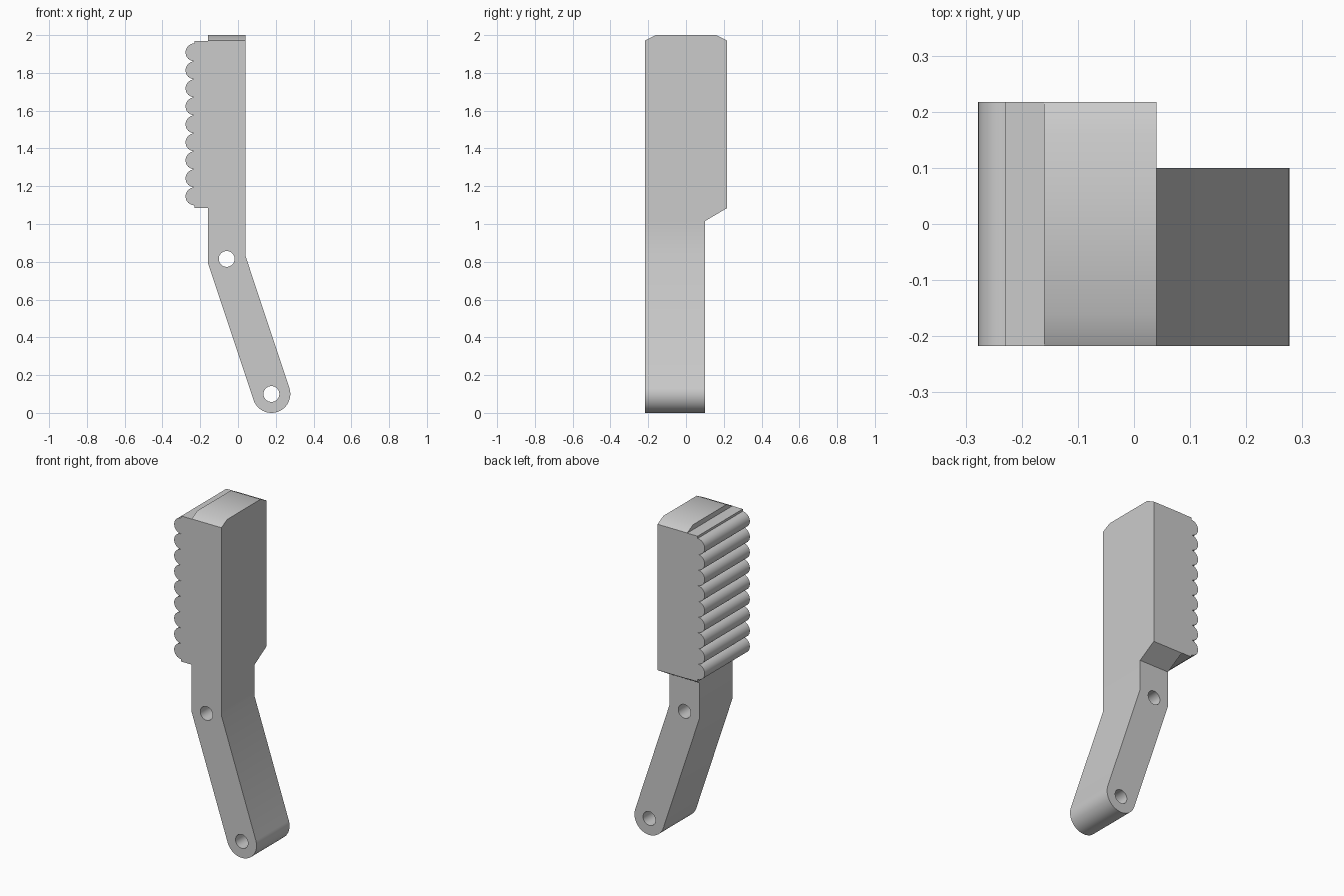
import bpy, bmesh
from math import sin, cos, pi, atan2
from mathutils import Vector

cube = bpy.data.objects.get("Cube")
if cube:
    bpy.data.objects.remove(cube, do_unlink=True)

grey = bpy.data.materials.new("plain grey")
grey.use_nodes = True
COLOUR = (0.6, 0.6, 0.6, 1)
grey.diffuse_color = COLOUR
grey.node_tree.nodes["Principled BSDF"].inputs["Base Color"].default_value = COLOUR


def arc(cx, cz, r, start, end, steps):
    return [(cx + r * cos(start + (end - start) * i / steps),
             cz + r * sin(start + (end - start) * i / steps))
            for i in range(steps + 1)]


def add_prism(bm, loops, front, back):
    """Solid between two depths; loops after the first are holes."""
    caps = ([], [])
    for loop in loops:
        a, b = [[bm.verts.new((x, y, z)) for x, z in loop] for y in (front, back)]
        for i in range(len(loop)):
            bm.faces.new((a[i - 1], a[i], b[i], b[i - 1]))
            for cap, ring in zip(caps, (a, b)):
                cap.append(bm.edges.get((ring[i - 1], ring[i])))
    for cap in caps:
        bmesh.ops.triangle_fill(bm, edges=cap, use_beauty=True, normal=(0, -1, 0))


def slice_off(bm, point, normal):
    """Remove what lies beyond a plane and close the cut."""
    cut = bmesh.ops.bisect_plane(bm, geom=bm.verts[:] + bm.edges[:] + bm.faces[:],
                                 plane_co=point, plane_no=normal, clear_outer=True)
    edges = [g for g in cut["geom_cut"] if isinstance(g, bmesh.types.BMEdge)]
    bmesh.ops.triangle_fill(bm, edges=edges, use_beauty=True, normal=normal)


# Main dimensions
LEFT, RIGHT, SEAM = -0.16, 0.04, 1.015
PAD_X, PAD_LOW, PAD_HIGH = -0.23, 1.085, 1.97
RIDGES, PITCH = 9, 0.0953
HALF, ARM_BACK = 0.217, 0.1
knee, foot, foot_r = Vector((-0.06, 0.815)), Vector((0.177, 0.1)), 0.1
bm = bmesh.new()

# Head: straight block with a scalloped pad
head = [(LEFT, SEAM), (RIGHT, SEAM), (RIGHT, 2), (LEFT, 2), (LEFT, PAD_HIGH), (PAD_X, PAD_HIGH)]
middle = (PAD_LOW + PAD_HIGH) / 2
for i in range(RIDGES):
    z = middle + PITCH * ((RIDGES - 1) / 2 - i)
    head += arc(PAD_X, z, PITCH / 2, pi / 2, 3 * pi / 2, 16)[:-1]
head += [(PAD_X, middle - RIDGES * PITCH / 2), (PAD_X, PAD_LOW), (LEFT, PAD_LOW)]
add_prism(bm, [head], -HALF, HALF)

# Chamfered top and the sloped step down to the arm
for side in (-1, 1):
    slice_off(bm, (0, side * 0.16, 2), (0, side * 0.029, 0.057))
slice_off(bm, (0, ARM_BACK, SEAM), (0, 0.069, -0.117))

# Bent arm with a rounded foot and two pivot holes
axis = (foot - knee).normalized()
tilt = atan2(axis.x, -axis.y)
tilt = atan2(-axis.y, axis.x) - pi / 2 if axis.x < 0 else tilt
arm = arc(foot.x, foot.y, foot_r, tilt - pi, tilt, 32)
arm += [(RIGHT, 0.83), (RIGHT, SEAM), (LEFT, SEAM), (LEFT, 0.797)]
holes = [arc(c.x, c.y, 0.042, 0, 2 * pi, 32)[:-1] for c in (knee, foot)]
add_prism(bm, [arm] + holes, -HALF, ARM_BACK)

# Join arm and head into one solid
seam_faces = [f for f in bm.faces if all(abs(v.co.z - SEAM) < 0.0001 for v in f.verts)]
bmesh.ops.delete(bm, geom=seam_faces, context="FACES")
bmesh.ops.remove_doubles(bm, verts=bm.verts, dist=0.0001)
bmesh.ops.recalc_face_normals(bm, faces=bm.faces)

mesh = bpy.data.meshes.new("ridged_handle")
bm.to_mesh(mesh)
bm.free()
mesh.materials.append(grey)
handle = bpy.data.objects.new("ridged_handle", mesh)
bpy.context.collection.objects.link(handle)

# Smooth the curves, keep the edges sharp
bpy.ops.object.select_all(action="DESELECT")
handle.select_set(True)
bpy.context.view_layer.objects.active = handle
bpy.ops.object.shade_smooth_by_angle(angle=pi / 6)
